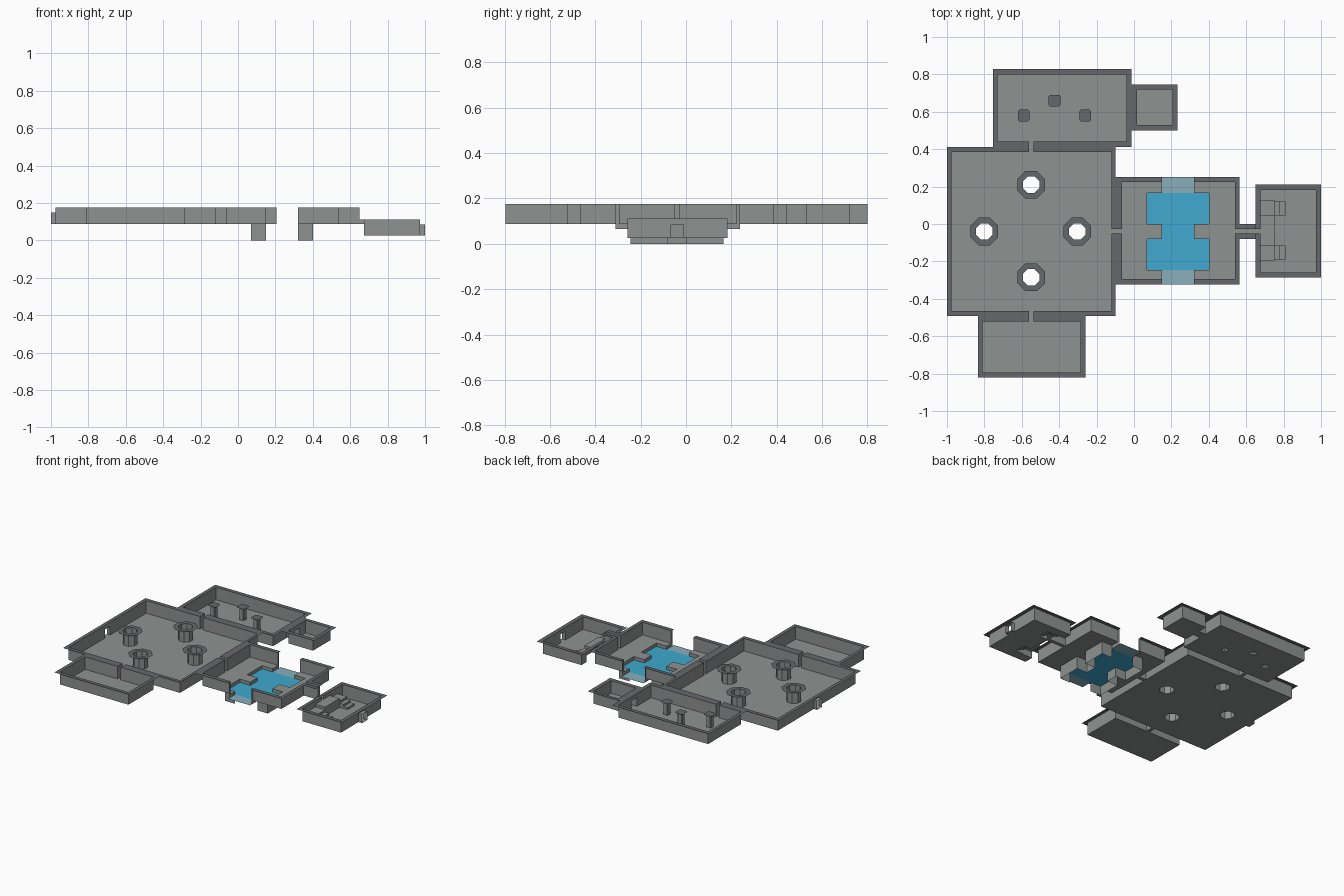
import bpy, bmesh, math

if "Cube" in bpy.data.objects:
    bpy.data.objects.remove(bpy.data.objects["Cube"])

def material(name, rgb):
    m = bpy.data.materials.new(name)
    m.diffuse_color = (*rgb, 1)
    m.use_nodes = True
    m.node_tree.nodes["Principled BSDF"].inputs["Base Color"].default_value = m.diffuse_color
    return m

STONE = material("grey stone", (0.27, 0.29, 0.28))
ROCK = material("dark rock rim", (0.13, 0.14, 0.15))
WATER = material("blue water", (0.05, 0.40, 0.62))
PALE = material("pale outflow water", (0.25, 0.43, 0.50))

def make(name, quads, mat):
    bm = bmesh.new()
    for q in quads:
        bm.faces.new([bm.verts.new(p) for p in q])
    bmesh.ops.remove_doubles(bm, verts=bm.verts, dist=0.0005)
    me = bpy.data.meshes.new(name)
    bm.to_mesh(me)
    bm.free()
    me.materials.append(mat)
    ob = bpy.data.objects.new(name, me)
    bpy.context.collection.objects.link(ob)
    return ob

def flat(x0, x1, y0, y1, z):
    return [(x0, y0, z), (x1, y0, z), (x1, y1, z), (x0, y1, z)]

F, T, D = 0.088, 0.175, 0.148      # upper floor, rim and doorway heights
LF, LT, LD = 0.025, 0.112, 0.085   # the same for the sunken east room

# Open spaces: x0, x1, y0, y1, floor, top, kind (later ones override)
spaces = [
    (-0.975, -0.12, -0.465, 0.385, F, T, "room"),     # great hall
    (-0.73, -0.04, 0.44, 0.80, F, T, "room"),         # north room
    (0.015, 0.205, 0.53, 0.72, F, T, "room"),         # closet
    (-0.81, -0.285, -0.795, -0.52, F, T, "room"),     # south room
    (-0.065, 0.54, -0.295, 0.225, F, T, "room"),      # pool room
    (0.675, 0.972, -0.258, 0.183, LF, LT, "room"),    # sunken room
    (-0.562, -0.538, 0.385, 0.44, F, T, "room"),      # narrow slots
    (-0.562, -0.538, -0.52, -0.465, F, T, "room"),
    (-0.12, -0.065, -0.05, -0.026, F, T, "room"),
    (0.54, 0.65, -0.05, -0.026, F, T, "room"),
    (0.65, 0.675, -0.05, -0.026, F, LT, "room"),
    (-0.04, 0.015, 0.597, 0.653, F, D, "room"),       # roofed doorways
    (-1.0, -0.975, -0.066, -0.01, F, D, "open"),
    (0.972, 1.0, -0.066, -0.01, LF, LD, "open"),
    (0.07, 0.40, 0.0, 0.165, 0, T, "pool"),           # pool basin
    (0.07, 0.40, -0.245, -0.08, 0, T, "pool"),
    (0.15, 0.32, -0.08, 0.0, 0, T, "pool"),
    (0.15, 0.32, 0.165, 0.237, 0.065, T, "channel"),
    (0.15, 0.32, -0.31, -0.245, 0.065, T, "channel"),
    (0.675, 0.75, -0.115, 0.045, F, LT, "room"),      # stair landing
]
# Stairs to both sides of the landing
for s in (1, -1):
    def side(a, b):
        v = sorted((-0.035 + s * a, -0.035 + s * b))
        return v[0], v[1]
    spaces.append((0.675, 0.75, *side(0.08, 0.16), 0.070, LT, "room"))
    spaces.append((0.75, 0.78, *side(0.08, 0.155), 0.054, LT, "room"))
    spaces.append((0.78, 0.81, *side(0.08, 0.155), 0.039, LT, "room"))

# Pillars stand over holes in the floor
OCT = [(-0.55, 0.21), (-0.80, -0.04), (-0.303, -0.04), (-0.55, -0.285)]
SQ = [(-0.59, 0.58), (-0.425, 0.66), (-0.26, 0.58)]
pillars = [(x, y, 0.044, 0.074, 0.414) for x, y in OCT] + \
          [(x, y, 0.018, 0.031, 0.75) for x, y in SQ]
for x, y, r, _, _ in pillars:
    spaces.append((x - r, x + r, y - r, y + r, F, T, "hole"))

# Rim outlines: x0, x1, y0, y1, height
rims = [
    (-1.0, -0.10, -0.492, 0.413, T), (-0.755, -0.013, 0.413, 0.828, T),
    (-0.013, 0.233, 0.50, 0.745, T), (-0.835, -0.26, -0.822, -0.492, T),
    (-0.10, 0.15, -0.324, 0.252, T), (0.32, 0.565, -0.324, 0.252, T),
    (0.565, 0.65, -0.08, 0.0, T), (0.65, 1.0, -0.285, 0.21, LT),
]

# Split the plan into a grid of cells
everything = [r[:4] for r in spaces + rims]
xs = sorted({round(v, 4) for r in everything for v in r[:2]})
ys = sorted({round(v, 4) for r in everything for v in r[2:]})

def lookup(table, i, j):
    if not (0 <= i < len(xs) - 1 and 0 <= j < len(ys) - 1):
        return None
    x, y = (xs[i] + xs[i + 1]) / 2, (ys[j] + ys[j + 1]) / 2
    for r in reversed(table):
        if r[0] < x < r[1] and r[2] < y < r[3]:
            return r[4:]
    return None

floors, walls, rim = [], [], []
for i in range(len(xs) - 1):
    for j in range(len(ys) - 1):
        x0, x1, y0, y1 = xs[i], xs[i + 1], ys[j], ys[j + 1]
        c, r = lookup(spaces, i, j), lookup(rims, i, j)
        if r and (not c or c[1] < r[0] - 0.001):
            rim.append(flat(x0, x1, y0, y1, r[0]))
        if not c:
            continue
        fl, top, kind = c
        if kind in ("room", "open"):
            floors.append(flat(x0, x1, y0, y1, fl))
        if r and top < r[0] - 0.001:                     # doorway ceiling
            walls.append(flat(x0, x1, y0, y1, top)[::-1])
        for dx, dy in ((1, 0), (-1, 0), (0, 1), (0, -1)):
            n = lookup(spaces, i + dx, j + dy)
            spans = []
            if n is None:
                if not (kind == "open" and dx) and not (kind == "channel" and dy):
                    spans.append((fl, top))
            elif not {kind, n[2]} == {"pool", "channel"}:
                if n[0] > fl + 0.001:
                    spans.append((fl, n[0]))
                if n[1] < top - 0.001:
                    spans.append((n[1], top))
            hx, hy = (x1 - x0) / 2, (y1 - y0) / 2
            cx, cy = x0 + hx + dx * hx, y0 + hy + dy * hy
            tx, ty = dy * hx, -dx * hy
            for a, b in spans:
                walls.append([(cx - tx, cy - ty, a), (cx + tx, cy + ty, a),
                              (cx + tx, cy + ty, b), (cx - tx, cy - ty, b)])

# Pillars: chamfered square shafts with an overhanging cap
def ring(x, y, r, k, z):
    c = r * k
    pts = [(r, -c), (r, c), (c, r), (-c, r), (-r, c), (-r, -c), (-c, -r), (c, -r)]
    return [(x + a, y + b, z) for a, b in pts]

shafts, caps = [], []
for x, y, r, R, k in pillars:
    lo, hi, out = ring(x, y, r, k, F), ring(x, y, r, k, T), ring(x, y, R, k, T)
    for a in range(8):
        b = (a + 1) % 8
        shafts.append([lo[a], lo[b], hi[b], hi[a]])
        if r > 0.03:
            caps.append([hi[a], out[a], out[b], hi[b]])
    if r < 0.03:
        caps.append(out)
    for sx, sy, a in ((1, 1, 1), (-1, 1, 3), (-1, -1, 5), (1, -1, 7)):
        floors.append([lo[a], (x + sx * r, y + sy * r, F), lo[(a + 1) % 8]])

make("floors_and_stairs", floors, STONE)
make("walls", walls, STONE)
make("rock_rim", rim, ROCK)
make("pillar_shafts", shafts, STONE)
make("pillar_caps", caps, ROCK)

# Water surface and the pale outflow at each end
W = 0.065
make("pool_water", [flat(*p[:4], W) for p in spaces if p[6] == "pool"], WATER)
make("outflow_water", [flat(0.15, 0.32, 0.165, 0.252, W),
                       flat(0.15, 0.32, -0.324, -0.245, W)], PALE)
